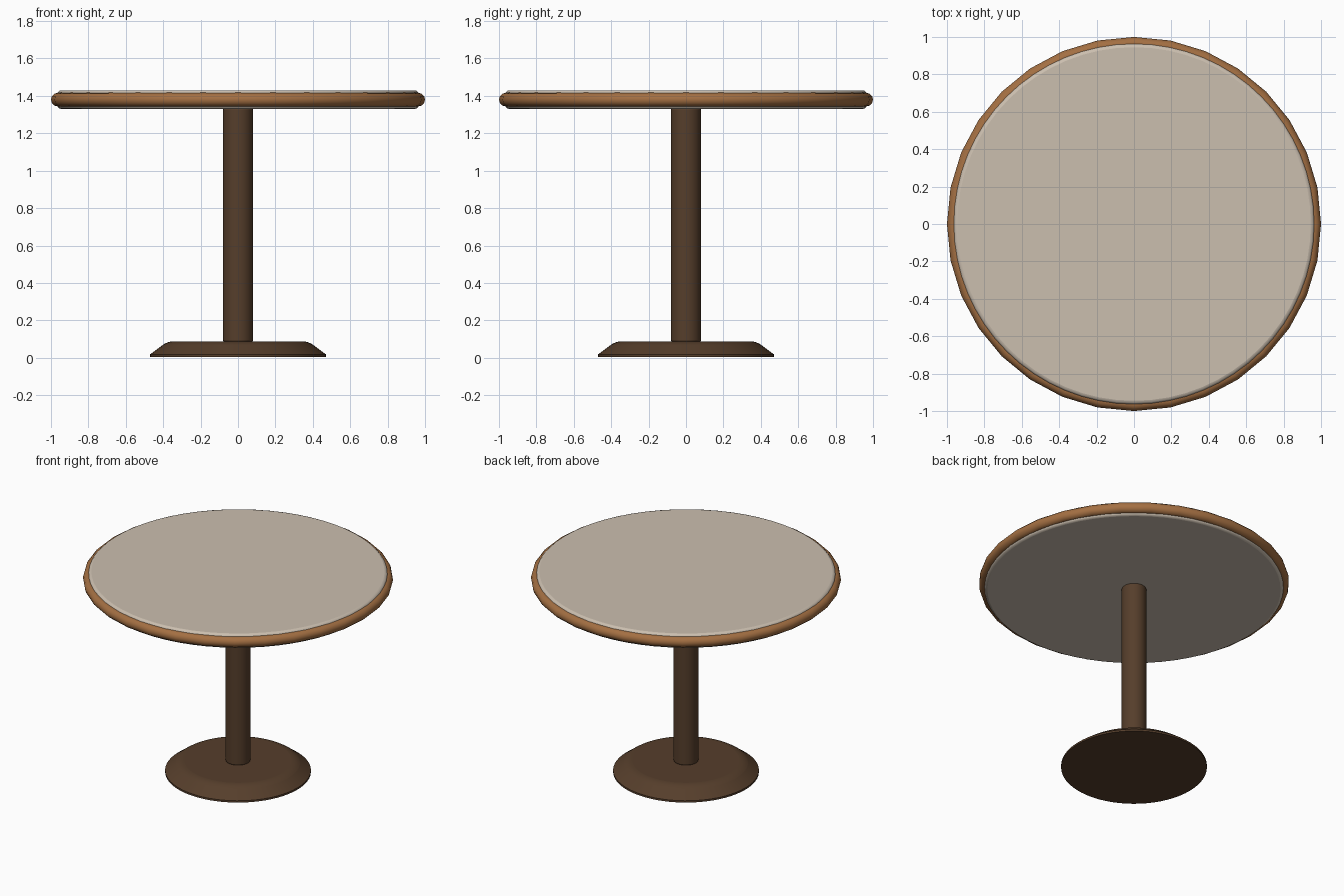
import bpy, bmesh, math

cube = bpy.data.objects.get("Cube")
if cube:
    bpy.data.objects.remove(cube, do_unlink=True)


def material(name, rgb):
    m = bpy.data.materials.new(name)
    m.use_nodes = True
    m.diffuse_color = (*rgb, 1)
    m.node_tree.nodes["Principled BSDF"].inputs["Base Color"].default_value = (*rgb, 1)
    return m


cream = material("cream laminate", (0.60, 0.52, 0.43))
wood = material("warm wood", (0.37, 0.16, 0.055))
dark = material("dark brown", (0.092, 0.048, 0.024))


def finish(obj, name, mat, bevel=0, segments=3):
    """Name, colour, round off and smooth a part."""
    obj.name = obj.data.name = name
    obj.data.materials.append(mat)
    if bevel:
        mod = obj.modifiers.new("rounded edges", "BEVEL")
        mod.width, mod.segments = bevel, segments
        mod.limit_method, mod.angle_limit = "ANGLE", math.radians(30)
    bpy.ops.object.shade_smooth_by_angle(angle=math.radians(40))
    return obj


def disc(name, mat, r_bottom, r_top, z0, z1, sides, bevel):
    bpy.ops.mesh.primitive_cone_add(vertices=sides, radius1=r_bottom, radius2=r_top,
                                    depth=z1 - z0, location=(0, 0, (z0 + z1) / 2))
    return finish(bpy.context.object, name, mat, bevel)


# Round top with softened rims
disc("table_top", cream, 0.965, 0.965, 1.33, 1.43, 64, 0.02)

# Wooden edge band around the top
bpy.ops.mesh.primitive_torus_add(major_radius=0.963, minor_radius=0.037,
                                 major_segments=32, minor_segments=12,
                                 location=(0, 0, 1.38))
finish(bpy.context.object, "edge_band", wood)

# Pedestal column
disc("column", dark, 0.08, 0.08, 0.08, 1.34, 32, 0.015)

# Sloped foot: a short rim, then a tapered side rounding into a flat top
base = disc("base", dark, 0.47, 0.47, 0.005, 0.088, 64, 0)
bm = bmesh.new()
bm.from_mesh(base.data)
upper = max(bm.faces, key=lambda f: f.calc_center_median().z)
for v in upper.verts:
    v.co.z -= 0.07
raised = bmesh.ops.extrude_discrete_faces(bm, faces=[upper])["faces"][0]
for v in raised.verts:
    v.co.x *= 0.8
    v.co.y *= 0.8
    v.co.z += 0.07
rim = [e for e in raised.edges]
bmesh.ops.bevel(bm, geom=rim, offset=0.03, segments=4, profile=0.5, affect="EDGES")
bm.to_mesh(base.data)
bm.free()
